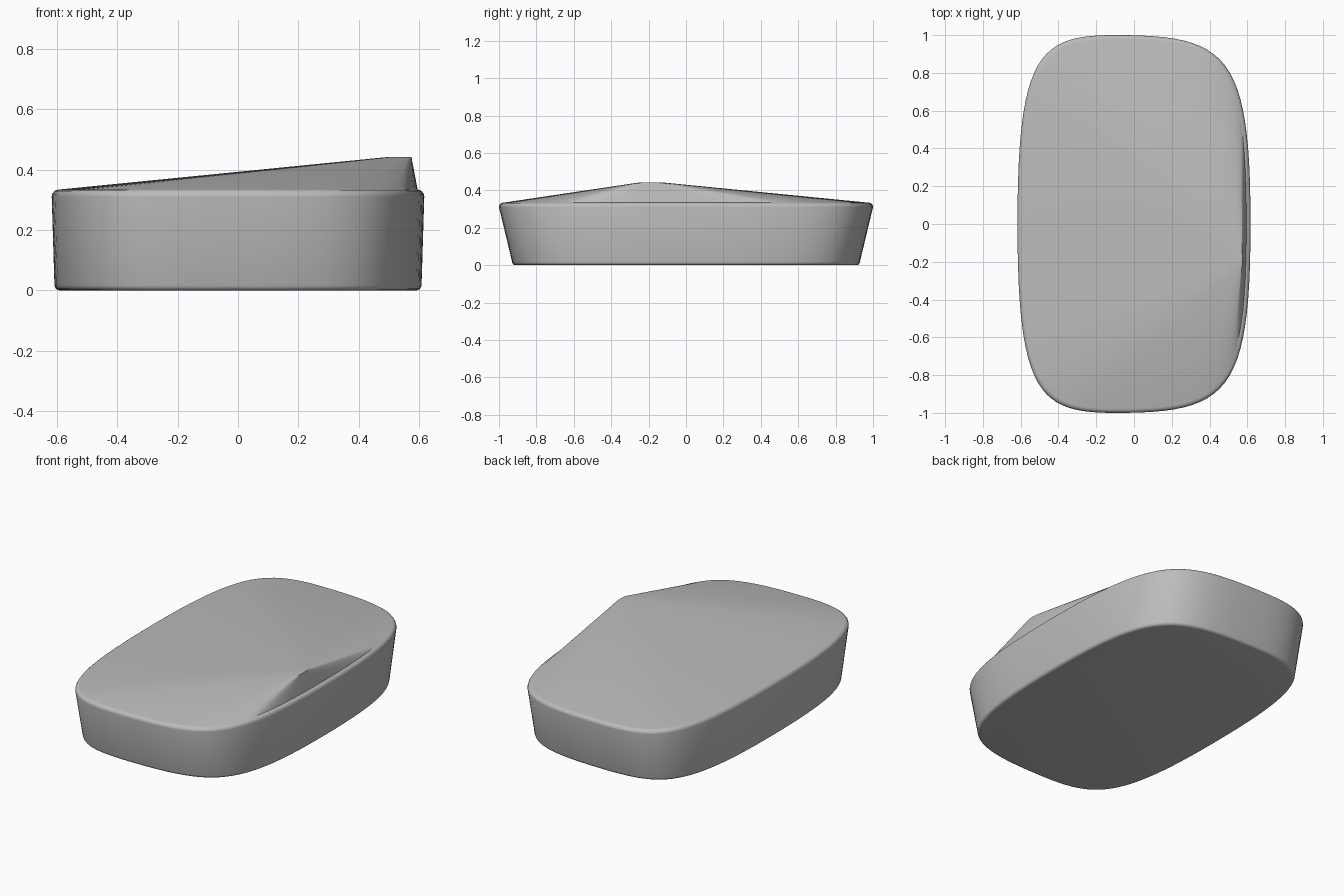
import bpy
import bmesh
import math

cube = bpy.data.objects.get("Cube")
if cube:
    bpy.data.objects.remove(cube, do_unlink=True)

# Plain grey material
grey = bpy.data.materials.new("plain_grey")
grey.use_nodes = True
COLOUR = (0.5, 0.5, 0.5, 1)
grey.diffuse_color = COLOUR
grey.node_tree.nodes["Principled BSDF"].inputs["Base Color"].default_value = COLOUR

HALF_X, CREST_X = 0.617, -0.1
STEPS = 24


def quarter(side, pull):
    """Bezier from the middle of one long side to the crest of the back end."""
    pts = [(side * HALF_X, 0), (side * HALF_X, 0.907), (pull, 1), (CREST_X, 1)]
    out = []
    for i in range(STEPS + 1):
        t = i / STEPS
        w = ((1 - t) ** 3, 3 * t * (1 - t) ** 2, 3 * t * t * (1 - t), t ** 3)
        out.append(tuple(sum(a * p[k] for a, p in zip(w, pts)) for k in (0, 1)))
    return out


# Closed outline, mirrored front to back
back = quarter(1, 0.493) + quarter(-1, -0.5)[-2::-1]
outline = back + [(x, -y) for x, y in back[-2:0:-1]]


def ring(half_x, half_y, z):
    return [(x * half_x / HALF_X, y * half_y, z) for x, y in outline]


# Tapered wall with a rounded lower and upper edge
rings = []
ARC = 4
for i in range(ARC + 1):
    a = math.pi / 2 * i / ARC
    d, z = 0.018 * (1 - math.sin(a)), 0.018 * (1 - math.cos(a))
    rings.append(ring(0.608 - d, 0.93 - d, z))
for i in range(ARC + 1):
    a = math.pi / 2 * i / ARC
    d = 0.022 * (1 - math.cos(a))
    rings.append(ring(HALF_X - d, 1 - d, 0.31 + 0.024 * math.sin(a)))

# Sloping top: the rim shrinks towards an off-centre peak
PEAK, SHRINK = (0.573, -0.2), 0.065
rim = rings[-1]
rings.append([(PEAK[0] + (x - PEAK[0]) * SHRINK,
               PEAK[1] + (y - PEAK[1]) * SHRINK, 0.442) for x, y, z in rim])

bm = bmesh.new()
loops = [[bm.verts.new(p) for p in r] for r in rings]
n = len(outline)
for low, high in zip(loops, loops[1:]):
    for i in range(n):
        j = (i + 1) % n
        bm.faces.new((low[i], low[j], high[j], high[i]))
bm.faces.new(loops[0][::-1])
bm.faces.new(loops[-1])
bmesh.ops.recalc_face_normals(bm, faces=bm.faces)

mesh = bpy.data.meshes.new("sloped_block")
bm.to_mesh(mesh)
bm.free()
mesh.materials.append(grey)
block = bpy.data.objects.new("sloped_block", mesh)
bpy.context.collection.objects.link(block)

bpy.context.view_layer.objects.active = block
block.select_set(True)
bpy.ops.object.shade_smooth_by_angle(angle=math.radians(40))
